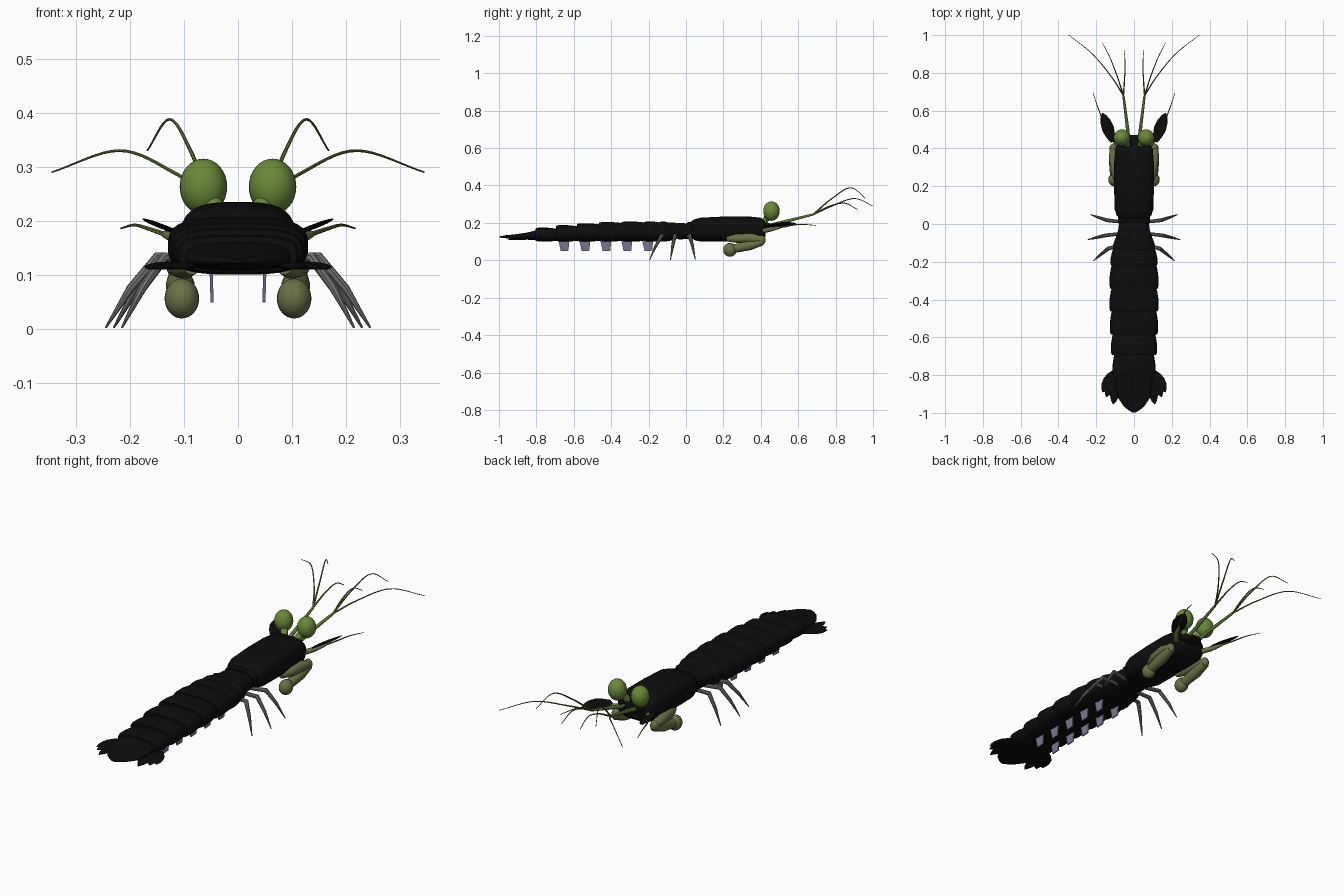
import bpy
import bmesh
from math import cos, sin, pi, copysign
from mathutils import Vector, Matrix

default_cube = bpy.data.objects.get("Cube")
if default_cube:
    bpy.data.objects.remove(default_cube, do_unlink=True)

built = []


def material(name, red, green, blue):
    mat = bpy.data.materials.new(name)
    mat.use_nodes = True
    mat.diffuse_color = (red, green, blue, 1)
    shader = next(n for n in mat.node_tree.nodes if n.type == "BSDF_PRINCIPLED")
    shader.inputs["Base Color"].default_value = (red, green, blue, 1)
    shader.inputs["Roughness"].default_value = 0.6
    return mat


shell_black = material("shell black", 0.004, 0.004, 0.004)
eye_green = material("eye green", 0.14, 0.25, 0.04)
feeler_green = material("feeler green", 0.11, 0.18, 0.035)
claw_olive = material("claw olive", 0.14, 0.165, 0.06)
leg_grey = material("leg grey", 0.15, 0.15, 0.14)
paddle_lilac = material("paddle lilac", 0.2, 0.18, 0.29)


def finish(bm, name, mat, mirrored):
    """Turn a bmesh into an object, optionally mirrored left to right."""
    bmesh.ops.recalc_face_normals(bm, faces=bm.faces)
    mesh = bpy.data.meshes.new(name)
    bm.to_mesh(mesh)
    bm.free()
    mesh.materials.append(mat)
    obj = bpy.data.objects.new(name, mesh)
    bpy.context.collection.objects.link(obj)
    if mirrored:
        obj.modifiers.new("Mirror", "MIRROR").use_mirror_merge = False
    built.append(obj)
    return obj


def sweep(name, path, sizes, mat, side=None, power=2, sides=12, mirrored=True):
    """Skin rounded cross-sections (half width, half height) along a path."""
    path = [Vector(p) for p in path]
    bm = bmesh.new()
    rings = []
    for i, (centre, (wide, high)) in enumerate(zip(path, sizes)):
        tangent = path[min(i + 1, len(path) - 1)] - path[max(i - 1, 0)]
        tangent.normalize()
        across = Vector(side) if side else tangent.cross(Vector((0, 0, 1)))
        across = (across - tangent * across.dot(tangent)).normalized()
        up = across.cross(tangent)
        ring = []
        for k in range(sides):
            angle = 2 * pi * (k + 0.5) / sides
            c, s = cos(angle), sin(angle)
            c = copysign(abs(c) ** (2 / power), c)
            s = copysign(abs(s) ** (2 / power), s)
            ring.append(bm.verts.new(centre + across * wide * c + up * high * s))
        rings.append(ring)
    for a, b in zip(rings, rings[1:]):
        for k in range(sides):
            n = (k + 1) % sides
            bm.faces.new((a[k], a[n], b[n], b[k]))
    bm.faces.new(rings[0])
    bm.faces.new(rings[-1])
    return finish(bm, name, mat, mirrored)


def tube(name, path, radii, mat, sides=12):
    return sweep(name, path, [(r, r) for r in radii], mat, sides=sides)


def feeler(name, path, thick, thin):
    """Tapered whisker following a smooth curve through a few points."""
    pts = [Vector(p) for p in path]
    pts = [2 * pts[0] - pts[1]] + pts + [2 * pts[-1] - pts[-2]]
    curve = []
    for a, b, c, d in zip(pts, pts[1:], pts[2:], pts[3:]):
        for step in range(8):
            t = step / 8
            curve.append(b + (c - a) * t / 2 + (a - 2.5 * b + 2 * c - d / 2) * t ** 2
                         + (1.5 * (b - c) + (d - a) / 2) * t ** 3)
    curve.append(pts[-2])
    last = len(curve) - 1
    radii = [thick + (thin - thick) * i / last for i in range(last + 1)]
    return tube(name, curve, radii, feeler_green, sides=6)


def ball(name, centre, radii, mat):
    bm = bmesh.new()
    bmesh.ops.create_uvsphere(bm, u_segments=24, v_segments=16, radius=1,
                              matrix=Matrix.LocRotScale(Vector(centre), None, Vector(radii)))
    return finish(bm, name, mat, True)


def blade(name, base, tip, width, thick, mat, side=None):
    """Flat leaf shape, broad in the middle and pointed at the tip."""
    base, tip = Vector(base), Vector(tip)
    shape = [(0, 0.35), (0.2, 0.75), (0.45, 1), (0.7, 0.85), (0.88, 0.5), (1, 0.06)]
    path = [base.lerp(tip, t) for t, w in shape]
    return sweep(name, path, [(width * w, thick * (0.3 + 0.7 * w)) for t, w in shape], mat, side)


def shell(name, stations):
    """Body section from rows of y, half width, bottom and top."""
    path = [(0, y, (low + top) / 2) for y, wide, low, top in stations]
    sizes = [(wide, (top - low) / 2) for y, wide, low, top in stations]
    return sweep(name, path, sizes, shell_black, (1, 0, 0), 3, 32, False)


# Carapace and pointed brow plate
shell("carapace", [(0.03, 0.075, 0.115, 0.205), (0.045, 0.092, 0.105, 0.218),
                   (0.08, 0.103, 0.1, 0.228), (0.2, 0.106, 0.1, 0.234),
                   (0.33, 0.105, 0.1, 0.235), (0.395, 0.1, 0.102, 0.228),
                   (0.415, 0.09, 0.11, 0.215), (0.425, 0.07, 0.125, 0.2)])
shell("brow_plate", [(0.39, 0.07, 0.16, 0.205), (0.44, 0.055, 0.165, 0.2),
                     (0.47, 0.03, 0.175, 0.19)])

# Overlapping rings of the thorax and abdomen: rear edge, half width, top
front = 0.06
rings = [(0.01, 0.085, 0.205), (-0.045, 0.083, 0.2), (-0.09, 0.095, 0.203),
         (-0.14, 0.112, 0.207), (-0.22, 0.124, 0.208), (-0.34, 0.13, 0.208),
         (-0.46, 0.13, 0.205), (-0.58, 0.128, 0.198), (-0.69, 0.122, 0.188),
         (-0.8, 0.114, 0.175)]
for number, (rear, wide, top) in enumerate(rings):
    length = front - rear
    low = 0.112 if number < 3 else 0.1
    shell(f"body_ring_{number + 1}",
          [(front + 0.015, wide * 0.88, low + 0.006, top - 0.008),
           (front - length * 0.15, wide * 0.95, low + 0.002, top - 0.004),
           (front - length * 0.5, wide, low, top),
           (rear + length * 0.1, wide, low, top),
           (rear - 0.004, wide * 0.96, low + 0.004, top - 0.004)])
    front = rear

# Tail fan
shell("telson", [(-0.78, 0.092, 0.105, 0.165), (-0.85, 0.098, 0.11, 0.148),
                 (-0.92, 0.085, 0.114, 0.138), (-0.965, 0.055, 0.118, 0.134),
                 (-0.985, 0.03, 0.12, 0.13), (-0.997, 0.01, 0.122, 0.128)])
for number, (tip_x, tip_y) in enumerate([(0.167, -0.89), (0.148, -0.915), (0.11, -0.955)]):
    blade(f"tail_blades_{number + 1}", (0.085 + 0.02 * (number == 0), -0.78, 0.122),
          (tip_x, tip_y, 0.112), 0.032, 0.006, shell_black, (1, 0, 0))

# Eyes on stalks
tube("eye_stalks", [(0.03, 0.41, 0.195), (0.042, 0.43, 0.222), (0.06, 0.452, 0.25)],
     [0.016, 0.018, 0.02], eye_green)
ball("eyes", (0.064, 0.457, 0.263), (0.044, 0.044, 0.052), eye_green)

# Three-branched feelers
fork = (0.056, 0.68, 0.245)
tube("feeler_stems", [(0.025, 0.41, 0.175), (0.036, 0.52, 0.205), fork],
     [0.011, 0.009, 0.006], feeler_green)
feeler("outer_feelers", [fork, (0.12, 0.78, 0.29), (0.22, 0.9, 0.33), (0.345, 1, 0.29)], 0.0045, 0.0015)
feeler("upper_feelers", [fork, (0.088, 0.78, 0.33), (0.127, 0.88, 0.388), (0.168, 0.96, 0.33)], 0.0045, 0.0015)
feeler("inner_feelers", [fork, (0.05, 0.77, 0.29), (0.047, 0.85, 0.305), (0.052, 0.92, 0.27)], 0.0045, 0.0015)

# Side antennae with broad scales
tube("antenna_bases", [(0.07, 0.4, 0.155), (0.11, 0.45, 0.165), (0.135, 0.5, 0.175)],
     [0.014, 0.012, 0.007], claw_olive)
feeler("side_antennae", [(0.13, 0.49, 0.173), (0.165, 0.55, 0.185),
                         (0.192, 0.62, 0.192), (0.217, 0.695, 0.186)], 0.005, 0.0015)
blade("antenna_scales", (0.112, 0.435, 0.18), (0.168, 0.588, 0.198), 0.036, 0.004,
      shell_black, (0.9, -0.3, 0.4))

# Folded striking claws with round clubs
tube("claw_upper_arms", [(0.085, 0.22, 0.115), (0.098, 0.27, 0.117), (0.108, 0.35, 0.118), (0.108, 0.405, 0.11)],
     [0.015, 0.024, 0.026, 0.02], claw_olive, 16)
ball("claw_elbows", (0.108, 0.405, 0.108), (0.021, 0.021, 0.026), claw_olive)
tube("claw_forearms", [(0.108, 0.41, 0.1), (0.107, 0.34, 0.08), (0.104, 0.24, 0.058)],
     [0.02, 0.027, 0.022], claw_olive, 16)
ball("claw_clubs", (0.104, 0.235, 0.056), (0.032, 0.036, 0.037), claw_olive)

# Three pairs of walking legs: root y, knee y, tip x, tip y
legs = [(0.01, 0.02, 0.23, 0.05), (-0.05, -0.06, 0.245, -0.083), (-0.11, -0.13, 0.215, -0.195)]
for number, (root, knee, tip_x, tip_y) in enumerate(legs):
    reach = tip_x - 0.08
    tube(f"walking_legs_{number + 1}",
         [(0.06, root, 0.125), (0.08 + reach * 0.42, knee, 0.132),
          (0.08 + reach * 0.72, (knee + tip_y) / 2, 0.075), (tip_x, tip_y, 0.002)],
         [0.009, 0.011, 0.008, 0.002], leg_grey, 8)

# Five pairs of swimming paddles
for number in range(5):
    y = -0.205 - 0.112 * number
    sweep(f"swimming_paddles_{number + 1}", [(0.05, y, 0.115), (0.048, y + 0.004, 0.05)],
          [(0.032, 0.003), (0.021, 0.003)], paddle_lilac, (0, 1, 0), 20, 4)

# Smooth shading that keeps sharp edges
bpy.ops.object.select_all(action="DESELECT")
for obj in built:
    obj.select_set(True)
bpy.context.view_layer.objects.active = built[0]
bpy.ops.object.shade_smooth_by_angle(angle=pi / 4.5)
